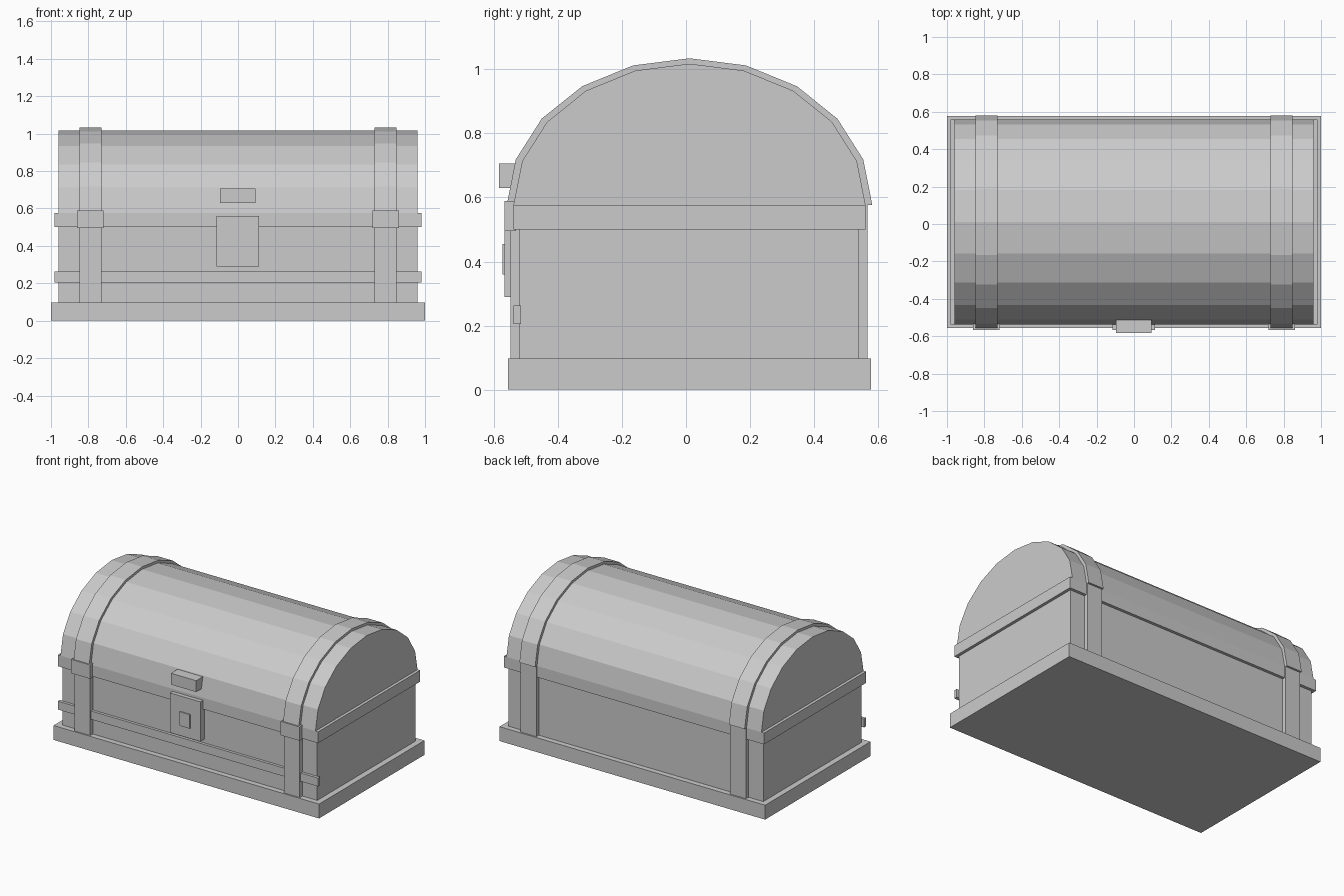
import bpy, bmesh
from math import cos, sin, pi

if "Cube" in bpy.data.objects:
    bpy.data.objects.remove(bpy.data.objects["Cube"])

LID_Y, LID_Z = 0.011, 0.577      # centre of the lid arch


def make_object(name, bm):
    bmesh.ops.recalc_face_normals(bm, faces=bm.faces)
    mesh = bpy.data.meshes.new(name)
    bm.to_mesh(mesh)
    bm.free()
    obj = bpy.data.objects.new(name, mesh)
    bpy.context.collection.objects.link(obj)
    return obj


def box(name, x, y, z):
    """Box from (min, max) ranges on each axis."""
    bm = bmesh.new()
    bmesh.ops.create_cube(bm, size=1)
    for v in bm.verts:
        v.co = [r[0] if c < 0 else r[1] for c, r in zip(v.co, (x, y, z))]
    return make_object(name, bm)


def arch(ry, rz, steps=10):
    """Half-ellipse profile running from back to front."""
    return [(LID_Y + ry * cos(pi * i / steps), LID_Z + rz * sin(pi * i / steps))
            for i in range(steps + 1)]


def extrude(name, profile, x):
    """Extrude a y/z profile along x."""
    bm = bmesh.new()
    face = bm.faces.new([bm.verts.new((x[0], y, z)) for y, z in profile])
    geom = bmesh.ops.extrude_face_region(bm, geom=[face])["geom"]
    moved = [g for g in geom if isinstance(g, bmesh.types.BMVert)]
    bmesh.ops.translate(bm, verts=moved, vec=(x[1] - x[0], 0, 0))
    return make_object(name, bm)


# Chest body: base plinth, box, rim and front rail
box("base", (-1, 1), (-0.556, 0.577), (0, 0.098))
box("body", (-0.96, 0.96), (-0.519, 0.54), (0.098, 0.50))
box("rim", (-0.98, 0.98), (-0.538, 0.56), (0.50, LID_Z))
box("front_rail", (-0.98, 0.98), (-0.538, -0.515), (0.205, 0.262))

# Barrel lid
extrude("lid", arch(0.549, 0.44), (-0.96, 0.96))

# Straps on both sides: lid band, front and back uprights, front clip
band = arch(0.570, 0.457) + arch(0.548, 0.439)[::-1]
for side, s in (("left", -1), ("right", 1)):
    x = sorted((s * 0.73, s * 0.848))
    extrude(side + "_lid_strap", band, x)
    box(side + "_front_strap", x, (-0.547, -0.515), (0.098, LID_Z))
    box(side + "_back_strap", x, (0.535, 0.567), (0.098, LID_Z))
    box(side + "_clip", sorted((s * 0.718, s * 0.86)), (-0.566, -0.53), (0.495, 0.589))

# Lock plate, keyhole cover and lid latch
box("lock_plate", (-0.115, 0.113), (-0.566, -0.515), (0.29, 0.56))
box("keyhole_cover", (-0.04, 0.037), (-0.573, -0.56), (0.36, 0.455))
box("latch", (-0.096, 0.094), (-0.584, -0.51), (0.629, 0.706))
